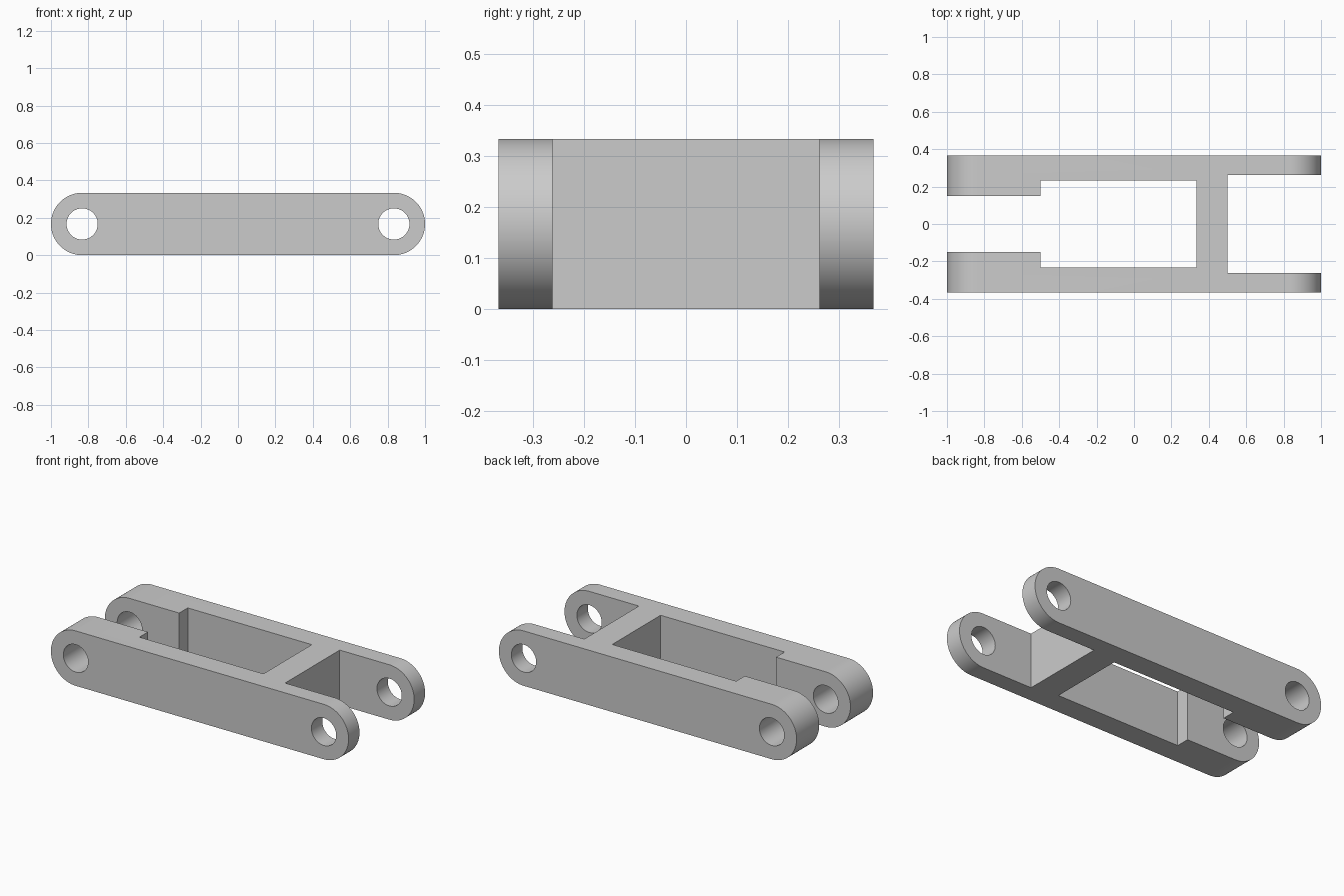
import bpy, bmesh, math
from mathutils import Matrix

if "Cube" in bpy.data.objects:
    bpy.data.objects.remove(bpy.data.objects["Cube"])

R = 1 / 6          # end radius (half the height)
CX = 1 - R         # pin hole centre
HALF_W = 0.367     # half width of the link

grey = bpy.data.materials.new("light grey")
grey.diffuse_color = (0.6, 0.6, 0.6, 1)
grey.use_nodes = True
grey.node_tree.nodes["Principled BSDF"].inputs["Base Color"].default_value = grey.diffuse_color


def add_object(name, bm):
    bmesh.ops.recalc_face_normals(bm, faces=bm.faces)
    mesh = bpy.data.meshes.new(name)
    bm.to_mesh(mesh)
    bm.free()
    mesh.materials.append(grey)
    obj = bpy.data.objects.new(name, mesh)
    bpy.context.collection.objects.link(obj)
    return obj


def box(name, x0, x1, half_y):
    bm = bmesh.new()
    bmesh.ops.create_cube(bm, size=1, matrix=Matrix.Translation(((x0 + x1) / 2, 0, R))
                          @ Matrix.Diagonal((x1 - x0, 2 * half_y, 1, 1)))
    return add_object(name, bm)


def pin(name, x):
    bm = bmesh.new()
    bmesh.ops.create_cone(bm, cap_ends=True, segments=64, radius1=R / 2, radius2=R / 2, depth=1,
                          matrix=Matrix.Translation((x, 0, R)) @ Matrix.Rotation(math.pi / 2, 4, 'X'))
    return add_object(name, bm)


# Round-ended bar, extruded across the width
bm = bmesh.new()
N = 40
outline = []
for side in (1, -1):
    for i in range(N + 1):
        a = -math.pi / 2 + math.pi * i / N
        outline.append(bm.verts.new((side * (CX + R * math.cos(a)), -HALF_W, R + side * R * math.sin(a))))
face = bm.faces.new(outline)
ext = bmesh.ops.extrude_face_region(bm, geom=[face])
bmesh.ops.translate(bm, vec=(0, 2 * HALF_W, 0),
                    verts=[v for v in ext["geom"] if isinstance(v, bmesh.types.BMVert)])
link = add_object("clevis_link", bm)

# Narrow fork slot, central window, wide fork slot and pin holes
cutters = [
    box("narrow_slot_cutter", -1.2, -0.4, 0.15),
    box("window_cutter", -0.5, 1 / 3, 0.232),
    box("wide_slot_cutter", 0.5, 1.2, 0.262),
    pin("left_pin_cutter", -CX),
    pin("right_pin_cutter", CX),
]
bpy.context.view_layer.objects.active = link
link.select_set(True)
for cutter in cutters:
    cutter.hide_render = True
    mod = link.modifiers.new(cutter.name, 'BOOLEAN')
    mod.operation = 'DIFFERENCE'
    mod.solver = 'EXACT'
    mod.object = cutter
    bpy.ops.object.modifier_apply(modifier=mod.name)
    bpy.data.objects.remove(cutter)

bpy.ops.object.shade_smooth_by_angle(angle=math.radians(30))
